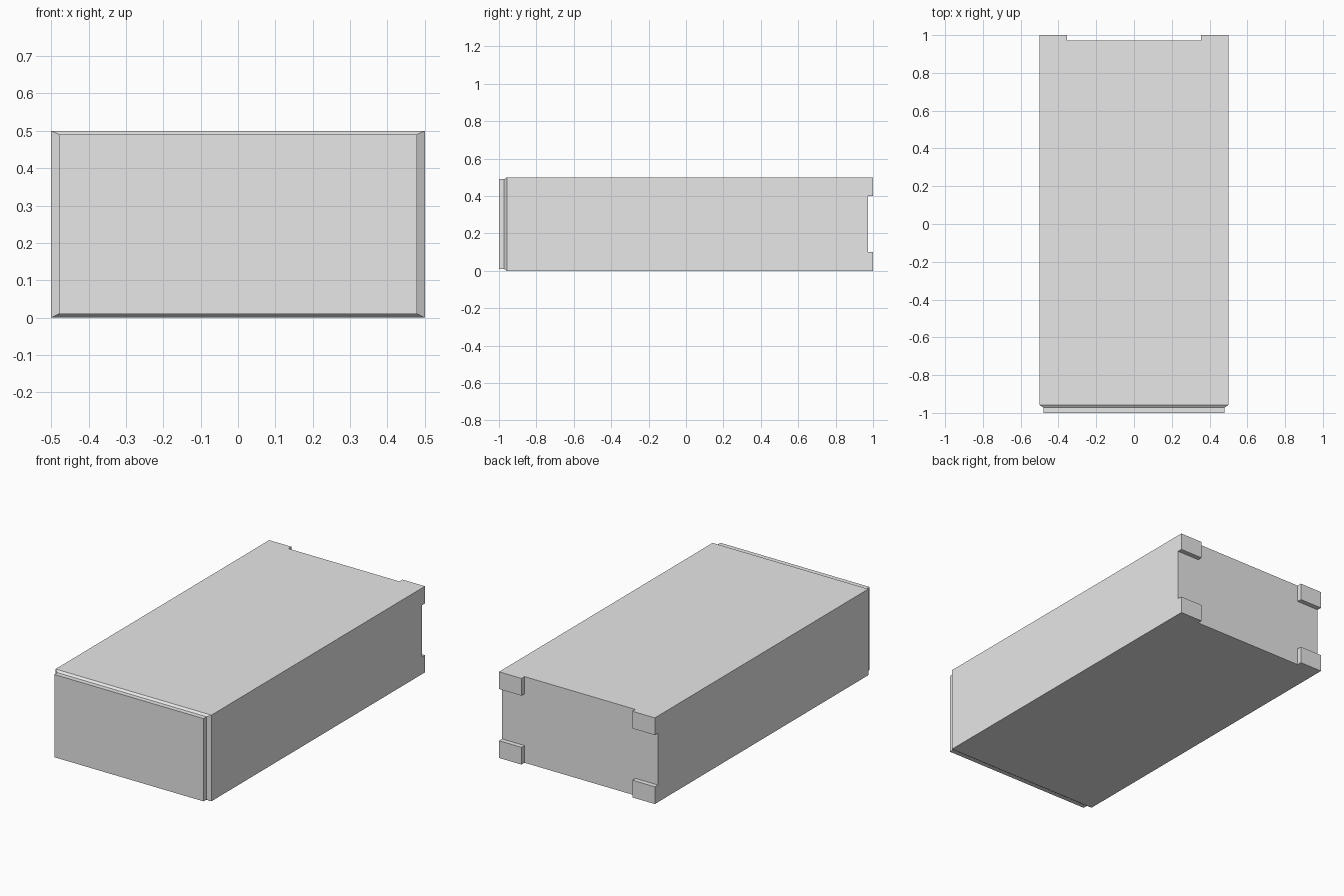
import bpy
import bmesh

cube = bpy.data.objects.get("Cube")
if cube:
    bpy.data.objects.remove(cube, do_unlink=True)

HALF_W, HEIGHT = 0.5, 0.5
BACK_Y = 0.972

# Single grey paint
grey = bpy.data.materials.new("light_grey")
grey.use_nodes = True
colour = (0.8, 0.8, 0.8, 1.0)
grey.diffuse_color = colour
grey.node_tree.nodes["Principled BSDF"].inputs["Base Color"].default_value = colour


def loft(name, sections, cap_start=True):
    """Join rectangular sections (y, x0, x1, z0, z1) into a flat-faced solid."""
    bm = bmesh.new()
    rings = [[bm.verts.new((x, y, z))
              for x, z in ((x0, z0), (x1, z0), (x1, z1), (x0, z1))]
             for y, x0, x1, z0, z1 in sections]
    for a, b in zip(rings, rings[1:]):
        for i in range(4):
            j = (i + 1) % 4
            bm.faces.new((a[i], a[j], b[j], b[i]))
    if cap_start:
        bm.faces.new(rings[0])
    bm.faces.new(list(reversed(rings[-1])))
    bmesh.ops.recalc_face_normals(bm, faces=bm.faces)
    mesh = bpy.data.meshes.new(name)
    bm.to_mesh(mesh)
    bm.free()
    mesh.materials.append(grey)
    obj = bpy.data.objects.new(name, mesh)
    bpy.context.collection.objects.link(obj)
    return obj


def section(y, inset_x=0.0, inset_z=0.0):
    return (y, -HALF_W + inset_x, HALF_W - inset_x, inset_z, HEIGHT - inset_z)


# Main box with a raised front panel and a bevelled step behind it
loft("box_body", [section(-1.0, 0.021, 0.01), section(-0.972, 0.021, 0.01),
                  section(-0.958), section(BACK_Y)])

# Four corner feet on the back, flush with the box sides
FOOT_W, FOOT_H = 0.144, 0.1
for side, x0 in (("right", -HALF_W), ("left", HALF_W - FOOT_W)):
    for level, z0 in (("lower", 0.0), ("upper", HEIGHT - FOOT_H)):
        loft(f"back_foot_{level}_{side}",
             [(y, x0, x0 + FOOT_W, z0, z0 + FOOT_H) for y in (BACK_Y, 1.0)],
             cap_start=False)
